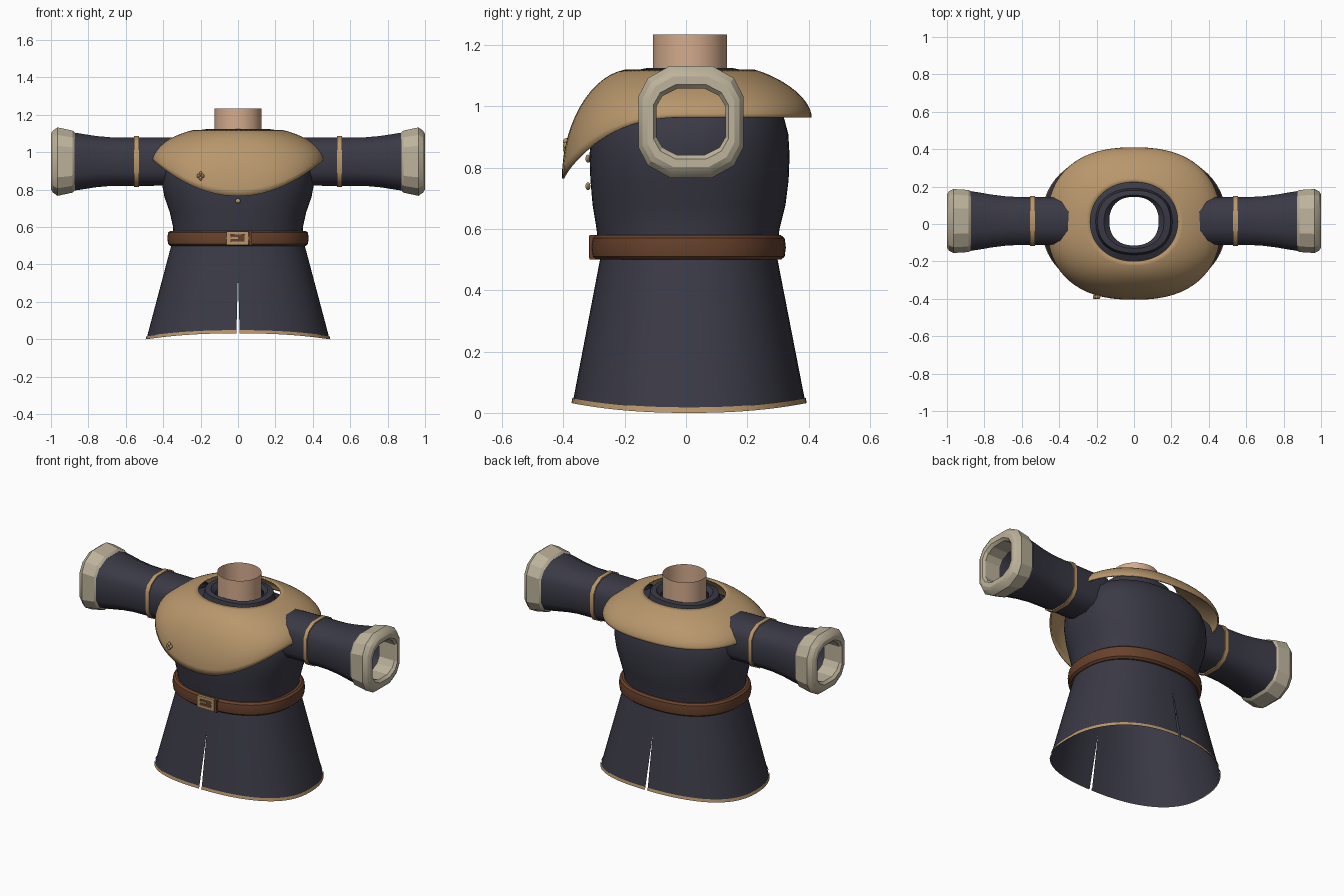
import bpy, bmesh, math
from mathutils import Vector

if "Cube" in bpy.data.objects:
    bpy.data.objects.remove(bpy.data.objects["Cube"])


def mat(name, col):
    m = bpy.data.materials.new(name)
    m.diffuse_color = (*col, 1)
    m.use_nodes = True
    m.node_tree.nodes["Principled BSDF"].inputs["Base Color"].default_value = m.diffuse_color
    return m


CLOTH = mat("dark_cloth", (0.042, 0.041, 0.060))
GOLD = mat("tan_gold", (0.48, 0.31, 0.15))
LEATHER = mat("brown_leather", (0.135, 0.053, 0.025))
BONE = mat("bone_fur", (0.51, 0.45, 0.33))
SKIN = mat("skin", (0.66, 0.41, 0.27))


def loft(name, rings, material, close=True, loop=False, smooth=35):
    """Skin a list of equally long point rings."""
    bm = bmesh.new()
    vs = [[bm.verts.new(p) for p in r] for r in rings]
    n = len(rings[0])
    pairs = list(zip(vs, vs[1:])) + ([(vs[-1], vs[0])] if loop else [])
    for a, b in pairs:
        for i in range(n if close else n - 1):
            j = (i + 1) % n
            bm.faces.new((a[i], a[j], b[j], b[i]))
    bmesh.ops.recalc_face_normals(bm, faces=bm.faces)
    return finish(name, bm, material, smooth)


def finish(name, bm, material, smooth=35):
    me = bpy.data.meshes.new(name)
    bm.to_mesh(me)
    bm.free()
    ob = bpy.data.objects.new(name, me)
    bpy.context.collection.objects.link(ob)
    me.materials.append(material)
    bpy.ops.object.select_all(action='DESELECT')
    ob.select_set(True)
    bpy.context.view_layer.objects.active = ob
    if smooth:
        bpy.ops.object.shade_smooth_by_angle(angle=math.radians(smooth))
    return ob


def oval(t, rx, front, back, n=2.3):
    """Point on a squarish oval running from y=front to y=back."""
    c, s = math.cos(t), math.sin(t)
    e = 2 / n
    x = rx * math.copysign(abs(c) ** e, c)
    y = (front + back) / 2 + (back - front) / 2 * math.copysign(abs(s) ** e, s)
    return x, y


N = 64
ANGLES = [2 * math.pi * i / N for i in range(N)]


def oval_ring(z, rx, front, back, n=2.3):
    return [(*oval(t, rx, front, back, n), z) for t in ANGLES]


# Torso with sloping shoulders and a low collar
torso = [(0.50, 0.345, -0.28, 0.295), (0.60, 0.347, -0.292, 0.305), (0.68, 0.365, -0.305, 0.325),
         (0.76, 0.393, -0.312, 0.335), (0.84, 0.408, -0.315, 0.338), (0.91, 0.405, -0.31, 0.334),
         (0.97, 0.385, -0.295, 0.318), (1.02, 0.33, -0.255, 0.28), (1.055, 0.26, -0.20, 0.225),
         (1.075, 0.205, -0.165, 0.19), (1.12, 0.195, -0.155, 0.18), (1.125, 0.16, -0.13, 0.155),
         (1.10, 0.132, -0.115, 0.145)]
loft("torso", [oval_ring(*r) for r in torso], CLOTH)

# Open neck tube
loft("neck", [oval_ring(z, 0.126, -0.108, 0.134, 2) for z in (1.07, 1.235)], SKIN)


# Skirt halves, slit at front and back, with hem trim
def skirt_row(side, drop, grow=0.0):
    row = []
    for i in range(33):
        t = -math.pi / 2 + math.pi * i / 32
        hem = 0.032 * math.sin(t) ** 2
        z = hem + drop * (0.52 - hem)
        k = 1 - drop
        x, y = oval(t, 0.352 + 0.138 * k + grow, -0.277 - 0.093 * k - grow, 0.295 + 0.095 * k + grow)
        gap = 0.009 * max(0, (0.35 - z) / 0.33)
        row.append((side * max(x, gap), y, z))
    return row


for side, label in ((-1, "left"), (1, "right")):
    loft(f"skirt_{label}", [skirt_row(side, d / 12) for d in range(13)], CLOTH, close=False)
    loft(f"hem_trim_{label}", [skirt_row(side, 0, 0.004), skirt_row(side, 0.035, 0.004)], GOLD, close=False)

# Shoulder cape, pointed low at the front
rings = []
for k in range(15):
    a = math.pi / 2 * k / 14
    h = math.sin(a)
    ring = []
    for t in ANGLES:
        xi, yi = oval(t, 0.235, -0.20, 0.225, 2.1)
        xo, yo = oval(t, 0.465, -0.405, 0.41, 2.4)
        hem = 0.965 if yo >= 0 else 0.765 + 0.2 * (xo / 0.465) ** 2
        w = 0.35 if math.sin(t) > 0 else 0.35 + 0.25 * math.sin(t)
        v = (1 - w) * (1 - math.cos(a)) + w * h
        ring.append((xi + (xo - xi) * h, yi + (yo - yi) * h, 1.12 + (hem - 1.12) * v))
    rings.append(ring)
cape = loft("cape", rings, GOLD, smooth=50)
sol = cape.modifiers.new("thickness", 'SOLIDIFY')
sol.thickness = 0.008
sol.offset = -1

# Belt with rounded edges
belt = [(0.50, 0.345, -0.275, 0.29), (0.50, 0.362, -0.295, 0.31), (0.51, 0.374, -0.307, 0.322),
        (0.54, 0.378, -0.311, 0.326), (0.57, 0.374, -0.307, 0.322), (0.58, 0.362, -0.295, 0.31),
        (0.58, 0.345, -0.275, 0.29)]
loft("belt", [oval_ring(*r) for r in belt], LEATHER)


def box(name, centre, size, material):
    bm = bmesh.new()
    bmesh.ops.create_cube(bm, size=1)
    for v in bm.verts:
        v.co = Vector(a * b + c for a, b, c in zip(v.co, size, centre))
    return finish(name, bm, material, 0)


# Buckle frame, prong and belt keeper
frame = []
for hx, hz, y in ((0.058, 0.036, -0.300), (0.058, 0.036, -0.316), (0.038, 0.019, -0.316), (0.038, 0.019, -0.300)):
    frame.append([(sx * hx - 0.003, y, 0.541 + sz * hz) for sx, sz in ((-1, -1), (1, -1), (1, 1), (-1, 1))])
loft("buckle", frame, GOLD, loop=True, smooth=0)
box("buckle_prong", (-0.022, -0.313, 0.541), (0.045, 0.008, 0.010), GOLD)
box("belt_keeper", (0.066, -0.305, 0.541), (0.016, 0.020, 0.080), LEATHER)


def stud(name, centre, size):
    bm = bmesh.new()
    bmesh.ops.create_uvsphere(bm, u_segments=12, v_segments=8, radius=1)
    for v in bm.verts:
        v.co = Vector(a * b + c for a, b, c in zip(v.co, size, centre))
    return finish(name, bm, GOLD)


# Chest buttons and a four-lobed cape pin
for i, z in enumerate((0.74, 0.83)):
    stud(f"button_{i + 1}", (0, -0.32, z), (0.013, 0.008, 0.013))
for i, (dx, dz) in enumerate(((-1, 0), (1, 0), (0, -1), (0, 1))):
    stud(f"cape_pin_lobe_{i + 1}", (-0.20 + dx * 0.011, -0.39, 0.873 + dz * 0.013), (0.009, 0.012, 0.011))

# Sleeve cross-section: a cut-cornered square
QUARTER = [(1, 0.46), (0.82, 0.78), (0.40, 1)]
SECTION = (QUARTER + [(-y, z) for y, z in reversed(QUARTER)]
           + [(-y, -z) for y, z in QUARTER] + [(y, -z) for y, z in reversed(QUARTER)])


def arm_ring(side, x, hy, hz):
    return [(side * x, 0.016 + y * hy, 0.95 + z * hz) for y, z in SECTION]


sleeve = [(0.29, 0.125, 0.128), (0.45, 0.127, 0.129), (0.60, 0.128, 0.129), (0.68, 0.131, 0.130),
          (0.76, 0.141, 0.137), (0.83, 0.153, 0.148), (0.875, 0.160, 0.155), (0.89, 0.14, 0.14)]
band = [(0.53, 0.126, 0.126), (0.53, 0.134, 0.136), (0.555, 0.134, 0.136), (0.555, 0.126, 0.126)]
cuff = [(0.868, 0.130, 0.125), (0.872, 0.158, 0.155), (0.885, 0.166, 0.166), (0.965, 0.171, 0.183),
        (0.99, 0.158, 0.165), (1.0, 0.142, 0.148), (1.0, 0.122, 0.122), (0.985, 0.113, 0.108), (0.88, 0.113, 0.108)]
for side, label in ((-1, "left"), (1, "right")):
    loft(f"sleeve_{label}", [arm_ring(side, *r) for r in sleeve], CLOTH, smooth=40)
    loft(f"sleeve_band_{label}", [arm_ring(side, *r) for r in band], GOLD, loop=True, smooth=40)
    loft(f"cuff_{label}", [arm_ring(side, *r) for r in cuff], BONE, loop=True, smooth=25)
